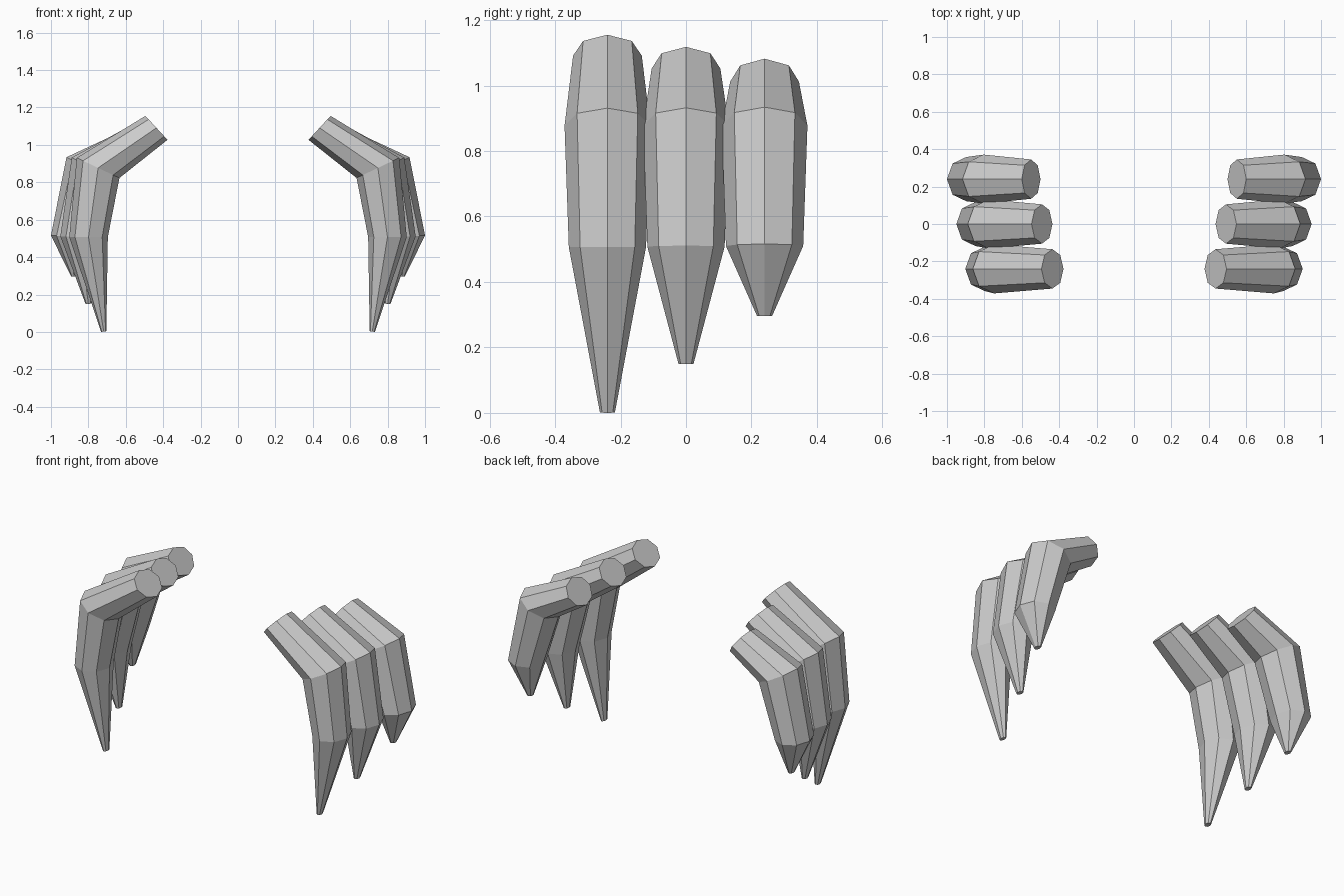
import bpy, bmesh
from math import cos, sin, pi

if "Cube" in bpy.data.objects:
    bpy.data.objects.remove(bpy.data.objects["Cube"])

SIDES = 8


def claw(name, y, rings):
    """Loft tilted octagons; ring = (centre x, centre z, tilt x, tilt z, half width in y)."""
    bm = bmesh.new()
    loops = []
    for cx, cz, dx, dz, ry in rings:
        loop = []
        for i in range(SIDES):
            a = 2 * pi * i / SIDES
            loop.append(bm.verts.new((cx + dx * cos(a), y + ry * sin(a), cz + dz * cos(a))))
        loops.append(loop)
    for a, b in zip(loops, loops[1:]):
        for i in range(SIDES):
            j = (i + 1) % SIDES
            bm.faces.new((a[i], a[j], b[j], b[i]))
    bm.faces.new(loops[0])
    bm.faces.new(loops[-1])
    bmesh.ops.recalc_face_normals(bm, faces=bm.faces)
    mesh = bpy.data.meshes.new(name)
    bm.to_mesh(mesh)
    bm.free()
    obj = bpy.data.objects.new(name, mesh)
    bpy.context.collection.objects.link(obj)
    # matching claw on the opposite side
    mirror = obj.modifiers.new("mirror", 'MIRROR')
    mirror.use_axis[0] = True
    mirror.use_clip = False
    mirror.use_mirror_merge = False


# each claw: root end, knuckle, second joint, tip
claw("front_claws", -0.24, [
    (0.436, 1.091, 0.059, 0.064, 0.105), (0.748, 0.877, 0.114, 0.054, 0.131),
    (0.799, 0.507, 0.103, 0.000, 0.118), (0.718, 0.002, 0.014, -0.002, 0.023)])
claw("middle_claws", 0.0, [
    (0.492, 1.052, 0.056, 0.066, 0.105), (0.775, 0.877, 0.114, 0.055, 0.131),
    (0.847, 0.508, 0.103, 0.003, 0.118), (0.800, 0.150, 0.015, -0.001, 0.023)])
claw("back_claws", 0.24, [
    (0.550, 1.012, 0.050, 0.070, 0.105), (0.803, 0.877, 0.114, 0.057, 0.131),
    (0.897, 0.510, 0.103, 0.006, 0.118), (0.877, 0.296, 0.015, 0.000, 0.023)])
